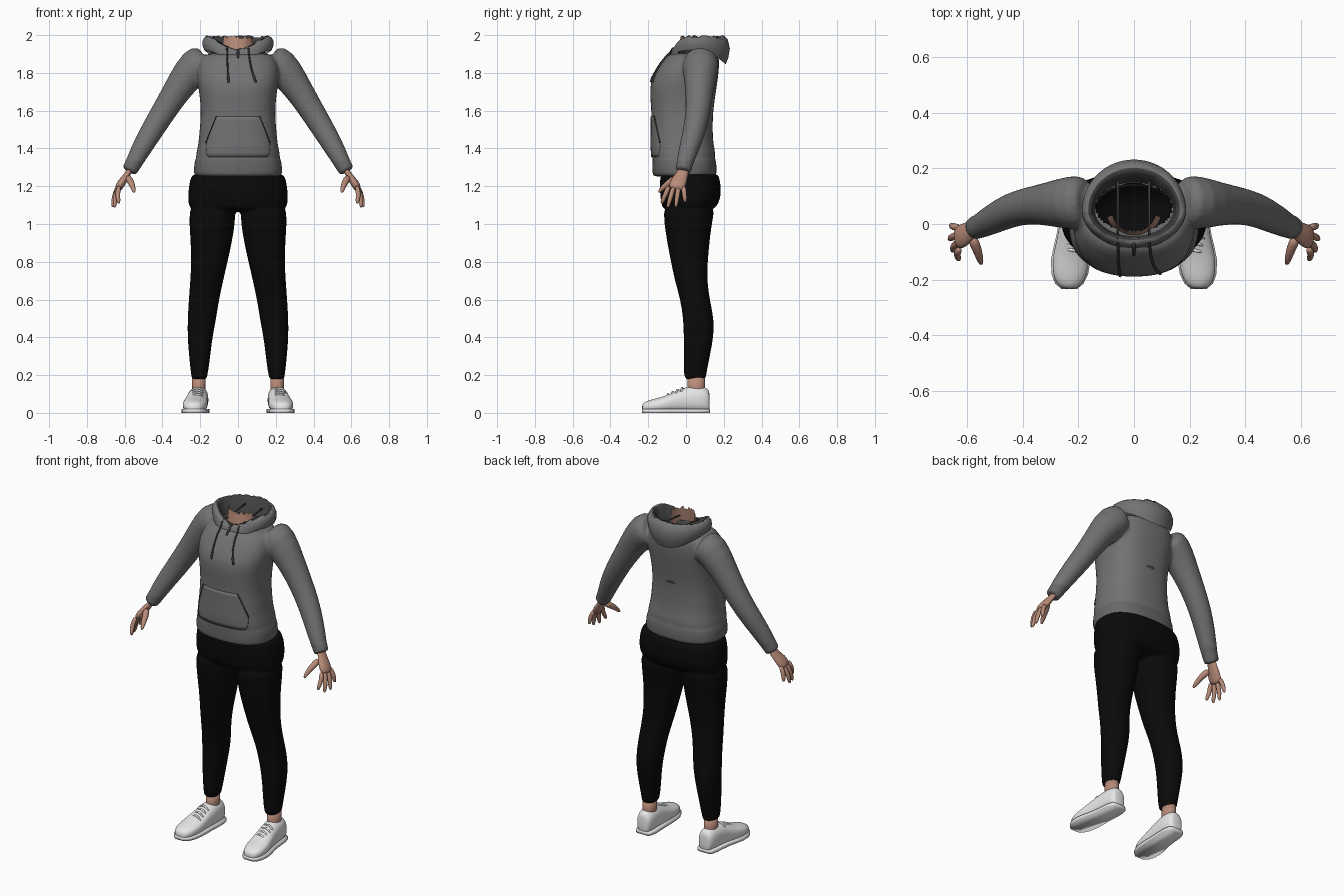
import bpy, bmesh, math, random
from mathutils import Vector
from mathutils.bvhtree import BVHTree

random.seed(4)
if "Cube" in bpy.data.objects:
    bpy.data.objects.remove(bpy.data.objects["Cube"])


def material(name, r, g, b):
    m = bpy.data.materials.new(name)
    m.use_nodes = True
    m.diffuse_color = (r, g, b, 1)
    bsdf = m.node_tree.nodes["Principled BSDF"]
    bsdf.inputs["Base Color"].default_value = (r, g, b, 1)
    bsdf.inputs["Roughness"].default_value = 0.8
    return m


GREY = material("heather grey", .17, .17, .175)
RIB = material("ribbing grey", .14, .14, .145)
DARK = material("lining grey", .05, .05, .052)
BLACK = material("black", .003, .003, .003)
SKIN = material("skin", .48, .26, .19)
WHITE = material("shoe white", .8, .8, .8)


def oval(cx, rx, front, back, z, n=2.3, count=28):
    """Horizontal rounded ring."""
    cy, ry, pts = (front + back) / 2, (back - front) / 2, []
    for i in range(count):
        a = math.tau * i / count
        c, s = math.cos(a), math.sin(a)
        pts.append(Vector((cx + rx * math.copysign(abs(c) ** (2 / n), c),
                           cy + ry * math.copysign(abs(s) ** (2 / n), s), z)))
    return pts


def tube(path, radii, flat=1.0, count=14):
    """Rings that follow a path, wide along y and flattened across."""
    path, rings = [Vector(p) for p in path], []
    for i, p in enumerate(path):
        d = (path[min(i + 1, len(path) - 1)] - path[max(i - 1, 0)]).normalized()
        u = (Vector((0, 1, 0)) - d * d.y).normalized()
        v = d.cross(u) * flat
        angles = [math.tau * k / count for k in range(count)]
        rings.append([p + radii[i] * (u * math.cos(a) + v * math.sin(a)) for a in angles])
    return rings


def loft(bm, rings, cap=True):
    rows = [[bm.verts.new(p) for p in ring] for ring in rings]
    n = len(rows[0])
    for a, b in zip(rows, rows[1:]):
        for i in range(n):
            bm.faces.new((a[i], a[(i + 1) % n], b[(i + 1) % n], b[i]))
    if cap:
        bm.faces.new(rows[0][::-1])
        bm.faces.new(rows[-1])


def finish(name, bm, mats, subdiv=0, recalc=True):
    if recalc:
        bmesh.ops.recalc_face_normals(bm, faces=bm.faces)
    me = bpy.data.meshes.new(name)
    bm.to_mesh(me)
    bm.free()
    for m in mats:
        me.materials.append(m)
    ob = bpy.data.objects.new(name, me)
    bpy.context.collection.objects.link(ob)
    me.polygons.foreach_set("use_smooth", [True] * len(me.polygons))
    if subdiv:
        mod = ob.modifiers.new("Subdivision", "SUBSURF")
        mod.levels = mod.render_levels = subdiv
    return ob


def fuse(ob, voxel, cutter=None):
    """Merge overlapping shells into one soft surface, then cut."""
    mod = ob.modifiers.new("Fuse", "REMESH")
    mod.mode, mod.voxel_size = "VOXEL", voxel
    mod = ob.modifiers.new("Soften", "SMOOTH")
    mod.factor, mod.iterations = .5, 4
    if cutter:
        mod = ob.modifiers.new("Opening", "BOOLEAN")
        mod.operation, mod.solver, mod.object = "DIFFERENCE", "EXACT", cutter
    dg = bpy.context.evaluated_depsgraph_get()
    me = bpy.data.meshes.new_from_object(ob.evaluated_get(dg))
    ob.modifiers.clear()
    ob.data = me
    me.polygons.foreach_set("use_smooth", [True] * len(me.polygons))


# Hoodie body and sleeves
bm = bmesh.new()
torso = [(1.25, .232, -.176, .16), (1.255, .236, -.178, .163), (1.33, .234, -.18, .163),
         (1.345, .222, -.176, .152), (1.37, .224, -.186, .158), (1.42, .211, -.184, .146),
         (1.48, .206, -.184, .142), (1.58, .196, -.182, .142), (1.68, .203, -.192, .156),
         (1.75, .217, -.191, .167), (1.82, .222, -.155, .176), (1.88, .2, -.113, .176),
         (1.91, .17, -.085, .17)]
loft(bm, [oval(0, rx, f, b, z, 2.5) for z, rx, f, b in torso])
for s in (1, -1):
    arm = [(.16, .08, 1.87), (.225, .077, 1.845), (.305, .072, 1.735), (.375, .067, 1.625),
           (.44, .052, 1.52), (.5, .022, 1.42), (.546, -.003, 1.335), (.55, -.005, 1.325),
           (.575, -.015, 1.283), (.578, -.016, 1.278)]
    loft(bm, tube([(s * x, y, z) for x, y, z in arm],
                  [.095, .101, .079, .068, .063, .056, .047, .045, .043, .04], count=18))
hoodie = finish("hoodie_body", bm, [GREY, RIB, DARK, BLACK], 1)
bm = bmesh.new()
loft(bm, [oval(0, .135, -.025, .145, z, 2) for z in (1.62, 2.1)])
cutter = finish("neck_cutter", bm, [DARK])
cutter.hide_render = True
fuse(hoodie, .009, cutter)
bpy.data.objects.remove(cutter)
for p in hoodie.data.polygons:
    x, y, z = p.center
    if z > 1.6 and (x / .137) ** 2 + ((y - .06) / .087) ** 2 < 1:
        p.material_index = 3 if p.normal.z > .5 else 2
    else:
        p.material_index = 1 if z < 1.335 else 0

# Hood lying open around the neck, with a ragged rim
SEG = 64
hood_rows = [(.178, .16, .14, 1.845, 1.92, 1.87), (.188, .174, .137, 1.88, 1.945, 1.89),
             (.187, .182, .128, 1.93, 1.972, 1.91), (.176, .172, .118, 1.975, 1.99, 1.925),
             (.165, .152, .108, 2.0, 2.0, 1.93), (.15, .132, .098, 1.99, 1.985, 1.925),
             (.138, .086, .09, 1.86, 1.86, 1.87)]
rings = []
for k, (rx, back, front, zb, zs, zf) in enumerate(hood_rows):
    ring = []
    for i in range(SEG):
        a = math.tau * i / SEG
        c, x = math.cos(a), rx * math.sin(a)
        y = .05 + c * (back if c > 0 else front)
        z = zs + (zb - zs) * c * c if c > 0 else zs + (zf - zs) * c ** 4
        if k == 4:
            z -= random.uniform(0, .016)
        ring.append(Vector((x, y, z)))
    rings.append(ring)
bm = bmesh.new()
loft(bm, rings, cap=False)
hood = finish("hood", bm, [GREY, DARK])
for p in hood.data.polygons:
    p.material_index = 1 if p.index >= SEG * 4 else 0

# Front surface lookup, for parts that lie on the hoodie
trees = [BVHTree.FromPolygons([v.co for v in o.data.vertices],
                              [p.vertices[:] for p in o.data.polygons]) for o in (hoodie, hood)]


def on_front(x, z, lift):
    hits = [t.ray_cast(Vector((x, -1, z)), Vector((0, 1, 0)))[0] for t in trees]
    return Vector((x, min([h.y for h in hits if h] or [-.1]) - lift, z))


# Front pocket
bm = bmesh.new()
rows = []
for z, w in [(1.355, .165), (1.4, .17), (1.43, .17), (1.48, .152), (1.53, .132), (1.57, .115)]:
    rows.append([bm.verts.new(on_front(w * (i / 10 - 1), z, .005)) for i in range(21)])
for a, b in zip(rows, rows[1:]):
    for i in range(20):
        bm.faces.new((a[i], a[i + 1], b[i + 1], b[i]))
pocket = finish("front_pocket", bm, [GREY], 1)
mod = pocket.modifiers.new("Thickness", "SOLIDIFY")
mod.thickness, mod.offset = .008, -1

# Pocket openings, drawstrings and zip
bm = bmesh.new()
for s in (1, -1):
    edge = [on_front(s * x, z, .005) for x, z in [(.17, 1.43), (.152, 1.48), (.132, 1.53), (.115, 1.57)]]
    loft(bm, tube(edge, [.003] * 4, count=6))
finish("pocket_edges", bm, [DARK])
bm = bmesh.new()
for top, low in ((-.058, -.05), (.055, .095)):
    pts = [on_front(top + (low - top) * t * t, 1.955 - .205 * t, .006) for t in [i / 8 for i in range(9)]]
    loft(bm, tube(pts, [.0045] * 7 + [.0065, .0055], count=8))
finish("drawstrings", bm, [DARK])
bm = bmesh.new()
loft(bm, tube([on_front(0, z, .003) for z in (1.925, 1.905, 1.88)], [.006, .007, .005], count=8))
finish("zip_pull", bm, [DARK])

# Skin at the open collar
bm = bmesh.new()
rows = [[], [], []]
for i in range(25):
    a = math.radians(-75 + 150 * i / 24)
    top = 2 - random.uniform(0, .02) * (i != 12)
    for row, z, r in zip(rows, (1.86, 1.93, top), (.1, .088, .08)):
        row.append(bm.verts.new((r * math.sin(a), .052 - r * math.cos(a), z)))
for a, b in zip(rows, rows[1:]):
    for i in range(24):
        bm.faces.new((a[i], a[i + 1], b[i + 1], b[i]))
finish("neck", bm, [SKIN], recalc=False)

# Trousers
bm = bmesh.new()
hips = [(1.265, .236, -.13, .165), (1.26, .245, -.135, .172), (1.22, .26, -.14, .184),
        (1.15, .266, -.138, .187), (1.1, .263, -.13, .17), (1.065, .255, -.12, .14)]
loft(bm, [oval(0, rx, f, b, z, 2.5) for z, rx, f, b in hips])
leg = [(1.13, .004, .262, -.13, .17), (1.0, .016, .258, -.115, .135), (.9, .032, .251, -.1, .125),
       (.8, .055, .248, -.08, .115), (.7, .078, .253, -.06, .112), (.6, .1, .261, -.03, .126),
       (.5, .115, .267, -.015, .149), (.4, .135, .268, -.012, .147), (.3, .147, .259, -.012, .126),
       (.22, .157, .251, -.012, .111), (.2, .163, .247, -.009, .107), (.172, .163, .247, -.008, .106)]
for s in (1, -1):
    loft(bm, [oval(s * (i + o) / 2, (o - i) / 2, f, b, z, 2.2) for z, i, o, f, b in leg])
trousers = finish("trousers", bm, [BLACK], 1)
fuse(trousers, .009)

# Hands, ankles and shoes
for s, side in ((1, "left"), (-1, "right")):
    bm = bmesh.new()

    def limb(points, radii, flat=1.0):
        loft(bm, tube([(s * x, y, z) for x, y, z in points], radii, flat, 10))

    limb([(.565, -.01, 1.3), (.585, -.02, 1.262), (.605, -.035, 1.235), (.628, -.048, 1.2), (.637, -.052, 1.18)],
         [.032, .033, .044, .047, .036], .5)
    for base, tip in ((-.088, (.632, -.13, 1.108)), (-.063, (.655, -.098, 1.086)),
                      (-.038, (.666, -.055, 1.088)), (-.014, (.66, -.004, 1.115))):
        root, end = Vector((.628, base, 1.205)), Vector(tip)
        knuckle = root.lerp(end, .5) + Vector((.01, 0, 0))
        limb([root, knuckle, root.lerp(end, .85), end], [.0145, .0135, .0115, .006])
    limb([(.585, -.045, 1.25), (.565, -.09, 1.22), (.555, -.125, 1.19), (.549, -.147, 1.165)],
         [.022, .018, .014, .007])
    finish(side + "_hand", bm, [SKIN], 1)

    bm = bmesh.new()
    loft(bm, [oval(s * .207, .036, .008, .1, z, 2) for z in (.08, .13, .2)])
    finish(side + "_ankle", bm, [SKIN])

    # Shoe upper: cross-sections from heel to toe
    bm = bmesh.new()
    shoe = [(.126, .03, .1, .208), (.118, .043, .128, .208), (.08, .053, .14, .209), (.03, .055, .142, .211),
            (-.03, .057, .125, .216), (-.08, .063, .1, .222), (-.13, .067, .08, .228),
            (-.18, .062, .068, .231), (-.215, .047, .056, .233), (-.234, .024, .042, .233)]
    rings = []
    for y, w, h, cx in shoe:
        ring = []
        for i in range(20):
            a = math.tau * i / 20
            c, k = math.cos(a), math.sin(a)
            lean = 1 - .32 * max(k, 0) ** 2
            ring.append(Vector((s * cx + w * lean * math.copysign(abs(c) ** .75, c), y,
                                .006 + h / 2 * (1 + math.copysign(abs(k) ** .7, k)) * .97)))
        rings.append(ring)
    loft(bm, rings)
    finish(side + "_shoe", bm, [WHITE], 1)

    # Sole follows the widest outline of the shoe
    bm = bmesh.new()
    outline = [(s * cx + w + .004, y) for y, w, h, cx in shoe]
    outline += [(s * cx - w - .004, y) for y, w, h, cx in reversed(shoe)]
    loft(bm, [[Vector((x, y, z)) for x, y in outline] for z in (0, .02)])
    finish(side + "_sole", bm, [WHITE])

    # Laces across the instep
    bm = bmesh.new()
    for y, z in ((-.02, .132), (-.045, .122), (-.07, .111), (-.095, .1)):
        pts = [(s * .218 + .034 * t, y - .006 * t, z - .02 * t * t) for t in (-1, -.5, 0, .5, 1)]
        loft(bm, tube(pts, [.0055] * 5, count=8))
    finish(side + "_laces", bm, [WHITE])
